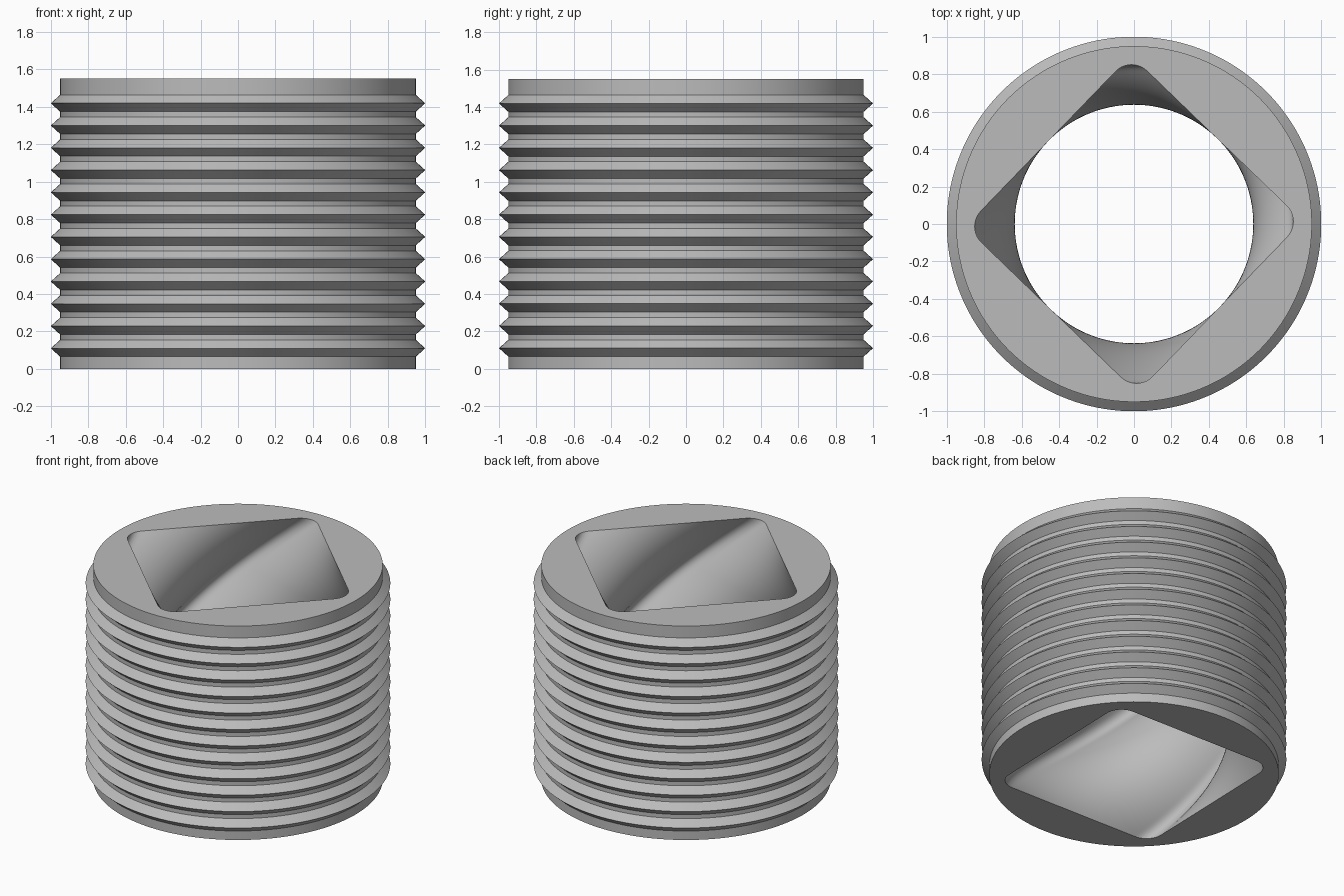
import bpy, bmesh
from math import sin, cos, pi, radians, sqrt, atan2

cube = bpy.data.objects.get("Cube")
if cube:
    bpy.data.objects.remove(cube, do_unlink=True)

SIDES = 288          # points around every ring
HEIGHT = 1.55
BODY_R, CREST_R = 0.95, 1.0
RIDGES, FIRST, PITCH, HALF = 12, 0.11, 0.119, 0.045
FLAT, FILLET = 0.637, 0.12      # bore: half width and corner radius
TWIST_STEPS = 106               # bore twist from top to bottom, in ring steps
BORE_LEVELS = 60
STEP = 2 * pi / SIDES
START = radians(1)

grey = bpy.data.materials.new("plain grey")
grey.use_nodes = True
colour = (0.5, 0.5, 0.5, 1)
grey.diffuse_color = colour
grey.node_tree.nodes["Principled BSDF"].inputs["Base Color"].default_value = colour


def bore_radius(angle):
    """Polar radius of a rounded square with a corner at angle 0."""
    a = abs((angle + pi / 4) % (pi / 2) - pi / 4)
    centre = (FLAT - FILLET) * sqrt(2)
    reach = FILLET / sqrt(2)
    if a < atan2(reach, centre + reach):
        return centre * cos(a) + sqrt(FILLET ** 2 - (centre * sin(a)) ** 2)
    return FLAT / cos(pi / 4 - a)


def ring(bm, z, radius, turn=0.0):
    verts = []
    for i in range(SIDES):
        r, a = radius(i * STEP), i * STEP + turn + START
        verts.append(bm.verts.new((r * cos(a), r * sin(a), z)))
    return verts


def bridge(bm, lower, upper, shift=0):
    for i in range(SIDES):
        j = (i + 1) % SIDES
        bm.faces.new((lower[i], lower[j],
                      upper[(j - shift) % SIDES], upper[(i - shift) % SIDES]))


bm = bmesh.new()

# Outer wall: a plain cylinder with evenly spaced V ridges
profile = [(0, BODY_R)]
for k in range(RIDGES):
    z = FIRST + k * PITCH
    profile += [(z - HALF, BODY_R), (z, CREST_R), (z + HALF, BODY_R)]
profile.append((HEIGHT, BODY_R))
outer = [ring(bm, z, lambda a, r=r: r) for z, r in profile]
for lower, upper in zip(outer, outer[1:]):
    bridge(bm, lower, upper)

# Twisted rounded-square bore
bore = []
for k in range(BORE_LEVELS + 1):
    t = k / BORE_LEVELS
    bore.append(ring(bm, HEIGHT * t, bore_radius, (1 - t) * TWIST_STEPS * STEP))
for lower, upper in zip(bore, bore[1:]):
    bridge(bm, lower, upper)

# Flat end faces
bridge(bm, outer[-1], bore[-1])
bridge(bm, outer[0], bore[0], TWIST_STEPS)

bmesh.ops.recalc_face_normals(bm, faces=bm.faces)
mesh = bpy.data.meshes.new("ridged_sleeve")
bm.to_mesh(mesh)
bm.free()
mesh.materials.append(grey)
sleeve = bpy.data.objects.new("ridged_sleeve", mesh)
bpy.context.collection.objects.link(sleeve)

bpy.ops.object.select_all(action='DESELECT')
sleeve.select_set(True)
bpy.context.view_layer.objects.active = sleeve
bpy.ops.object.shade_smooth_by_angle(angle=radians(30))
